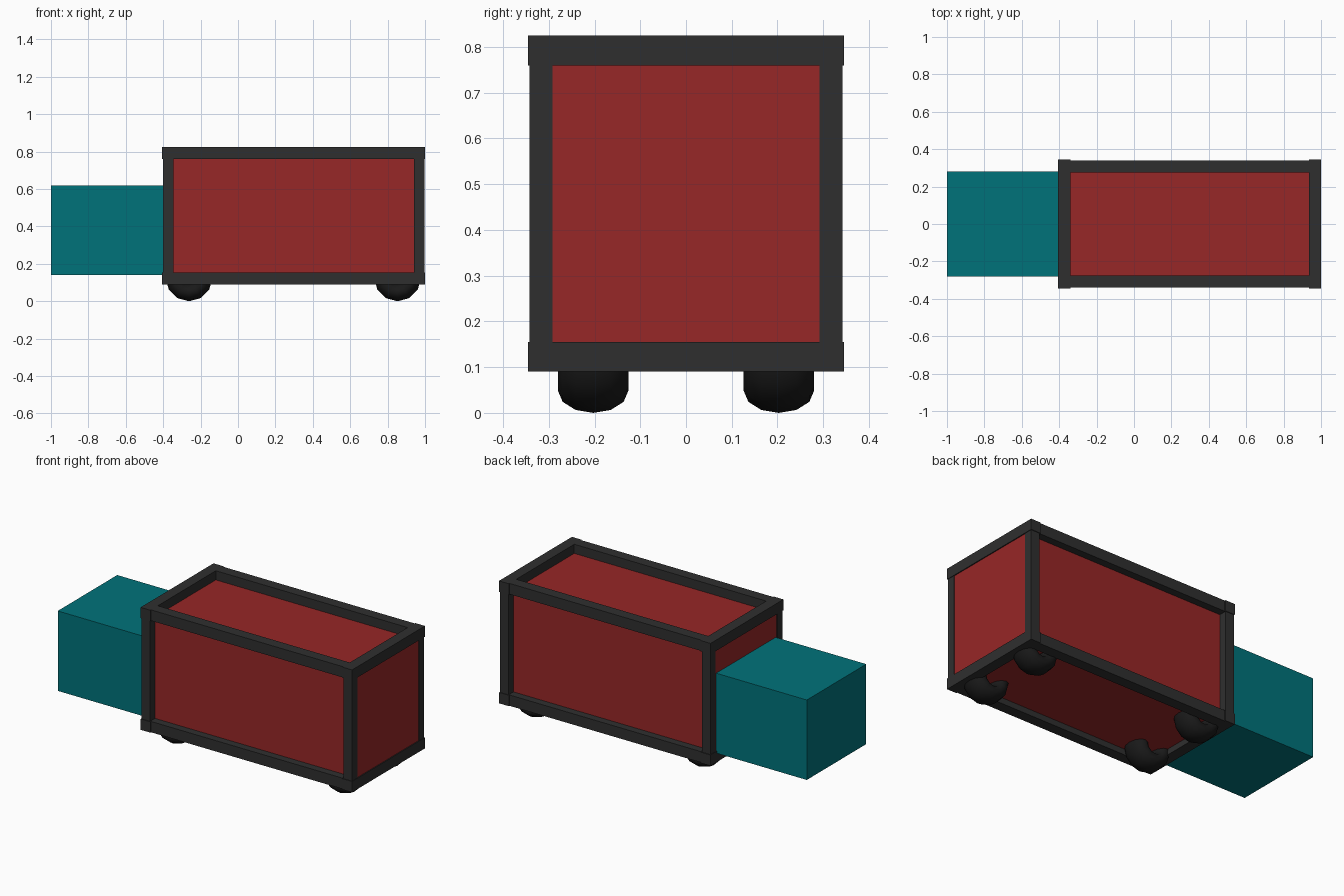
import bpy
from math import pi

if "Cube" in bpy.data.objects:
    bpy.data.objects.remove(bpy.data.objects["Cube"])


def material(name, color):
    m = bpy.data.materials.new(name)
    m.diffuse_color = (*color, 1)
    m.use_nodes = True
    m.node_tree.nodes["Principled BSDF"].inputs["Base Color"].default_value = m.diffuse_color
    return m


TEAL = material("teal", (0.0, 0.17, 0.195))
RED = material("red", (0.31, 0.02, 0.02))
DARK = material("dark_grey", (0.028, 0.028, 0.028))
BLACK = material("black", (0.01, 0.01, 0.01))


def box(name, x, y, z, mat):
    """Box from (min, max) ranges on each axis."""
    bpy.ops.mesh.primitive_cube_add(size=1, location=[sum(r) / 2 for r in (x, y, z)])
    o = bpy.context.object
    o.name = name
    o.scale = [r[1] - r[0] for r in (x, y, z)]
    bpy.ops.object.transform_apply(location=False, rotation=False, scale=True)
    o.data.materials.append(mat)
    return o


# Cargo body and front block
box("body_panels", (-0.398, 0.994), (-0.295, 0.295), (0.125, 0.77), RED)
box("front_block", (-1.0, -0.398), (-0.282, 0.282), (0.14, 0.62), TEAL)

# Rails around the top and bottom
for level, z in (("bottom", (0.09, 0.155)), ("top", (0.76, 0.825))):
    for side, x in (("left", (-0.405, -0.34)), ("right", (0.935, 1.0))):
        box(f"{level}_{side}_end_rail", x, (-0.346, 0.346), z, DARK)
    for side, y in (("front", (-0.34, -0.275)), ("back", (0.275, 0.34))):
        box(f"{level}_{side}_rail", (-0.34, 0.935), y, z, DARK)

# Corner posts
for ex, x in (("left", (-0.402, -0.345)), ("right", (0.94, 0.997))):
    for ey, y in (("front", (-0.342, -0.292)), ("back", (0.292, 0.342))):
        box(f"{ey}_{ex}_post", x, y, (0.155, 0.76), DARK)

# Low-poly tyres, widened along their axle
for ex, x in (("left", -0.262), ("right", 0.853)):
    for ey, y in (("front", -0.203), ("back", 0.203)):
        bpy.ops.mesh.primitive_torus_add(
            location=(x, y, 0.125), rotation=(pi / 2, 0, 0),
            major_segments=12, minor_segments=12,
            major_radius=0.077, minor_radius=0.048)
        tyre = bpy.context.object
        tyre.name = f"{ey}_{ex}_tyre"
        tyre.scale = (1, 1, 1.6)
        bpy.ops.object.transform_apply(location=False, rotation=True, scale=True)
        tyre.data.materials.append(BLACK)
        bpy.ops.object.shade_smooth()
